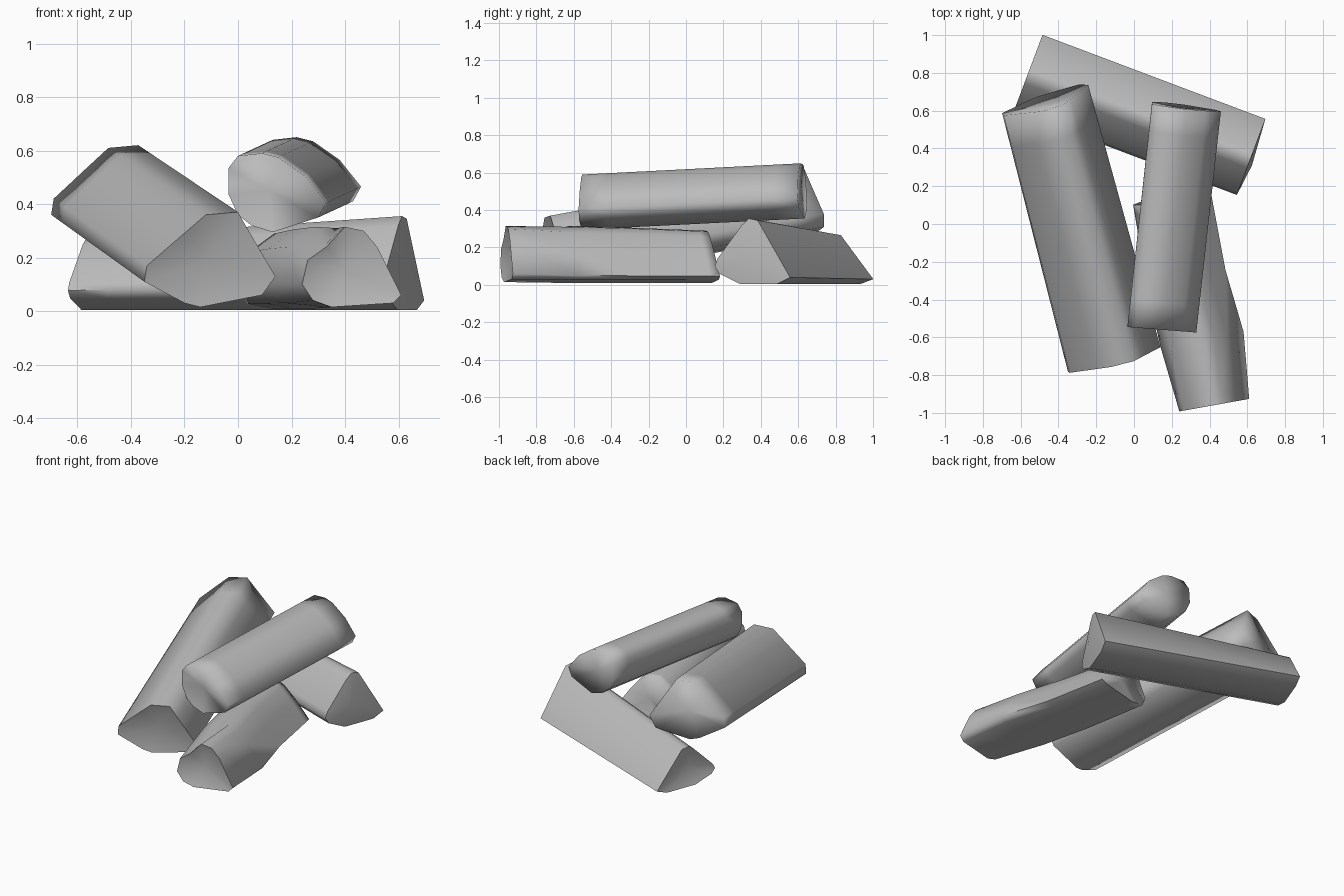
import bpy, bmesh, math
from mathutils import Vector

cube = bpy.data.objects.get("Cube")
if cube:
    bpy.data.objects.remove(cube)

grey = bpy.data.materials.new("plain grey")
grey.use_nodes = True
grey.diffuse_color = (0.5, 0.5, 0.5, 1)
grey.node_tree.nodes["Principled BSDF"].inputs["Base Color"].default_value = (0.5, 0.5, 0.5, 1)


def ring(section, origin, across, up=(0, 0, 1), scale=(1, 1)):
    """Place a cross-section, given as (across, up) pairs, in space."""
    o, a, u = Vector(origin), Vector(across), Vector(up)
    return [o + a * (p * scale[0]) + u * (q * scale[1]) for p, q in section]


def between(start, end, t):
    """Ring part of the way from one ring to another."""
    return [a.lerp(b, t) for a, b in zip(start, end)]


def make_log(name, rings, dents, smooth=100):
    """Loft the rings and close both ends with a dented (or bulging) cap."""
    # Extra loops near the ends keep the rounded shading local to them
    rings = ([rings[0], between(rings[0], rings[1], .12)] + rings[1:-1]
             + [between(rings[-1], rings[-2], .12), rings[-1]])
    bm = bmesh.new()
    loops = [[bm.verts.new(p) for p in r] for r in rings]
    n = len(loops[0])
    for lo, hi in zip(loops, loops[1:]):
        for i in range(n):
            j = (i + 1) % n
            bm.faces.new((lo[i], lo[j], hi[j], hi[i]))
    mids = [sum(r, Vector()) / n for r in (rings[0], rings[-1])]
    axis = (mids[1] - mids[0]).normalized()
    for loop, mid, inward in ((loops[0], mids[0], axis * dents[0]),
                              (loops[-1], mids[1], -axis * dents[1])):
        centre = bm.verts.new(mid + inward)
        for i in range(n):
            bm.faces.new((loop[i], loop[(i + 1) % n], centre))
    bmesh.ops.recalc_face_normals(bm, faces=bm.faces)
    mesh = bpy.data.meshes.new(name)
    bm.to_mesh(mesh)
    bm.free()
    mesh.materials.append(grey)
    obj = bpy.data.objects.new(name, mesh)
    bpy.context.collection.objects.link(obj)
    bpy.ops.object.select_all(action='DESELECT')
    obj.select_set(True)
    bpy.context.view_layer.objects.active = obj
    bpy.ops.object.shade_smooth_by_angle(angle=math.radians(smooth))


# Split log lying across the back, with a flat sloping rear face
split = [(.215, .04), (.14, .005), (-.07, .005), (-.19, .06), (-.215, .1),
         (-.2, .14), (-.06, .32), (-.02, .355), (.03, .345)]
across = (.352, .936, 0)
make_log("back_log", [ring(split, (.62, .355, 0), across),
                      ring(split, (-.56, .8, 0), across, scale=(1, .77))], (-.02, .04), 60)

# Thick log leaning up on the back log
thick = [(-.24, .11), (-.23, .17), (-.08, .3), (-.01, .36), (.11, .37), (.15, .3),
         (.25, .13), (.2, .06), (-.03, .015), (-.09, .03)]
make_log("leaning_log", [ring(thick, (-.11, -.7, 0), (1, .27, 0), (0, -.15, 1)),
                         ring(thick, (-.475, .69, .25), (1, .34, 0), (0, -.25, 1), (.93, 1))],
         (.04, .01))

# Waisted log on the ground at the front
ground = [(-.18, .1), (-.16, .19), (-.09, .24), (-.02, .315), (.05, .3), (.1, .24),
          (.19, .06), (.16, .03), (-.07, .015), (-.14, .04)]
middle = [(-.22, .1), (-.17, .24), (-.07, .315), (.01, .31), (.06, .28), (.13, .19),
          (.22, .05), (.17, .03), (-.08, .01), (-.18, .03)]
side = (1, .18, 0)
make_log("ground_log", [ring(ground, (.42, -.96, 0), side),
                        ring(middle, (.36, -.61, 0), side),
                        ring(middle, (.275, -.28, 0), side, scale=(.95, .97)),
                        ring(middle, (.2, .15, 0), side, (0, -.12, 1), (.93, .92))], (.05, .02))

# Log resting on top
upper = [(-.185, .14), (-.185, .24), (-.15, .285), (-.06, .295), (0, .28), (.1, .21),
         (.18, .11), (.15, .055), (-.02, 0), (-.1, .025), (-.15, .065)]
make_log("top_log", [ring(upper, (.15, -.56, .295), (1, -.08, 0)),
                     ring(upper, (.28, .63, .355), (1, -.14, 0), (0, -.08, 1))], (.03, .01))
